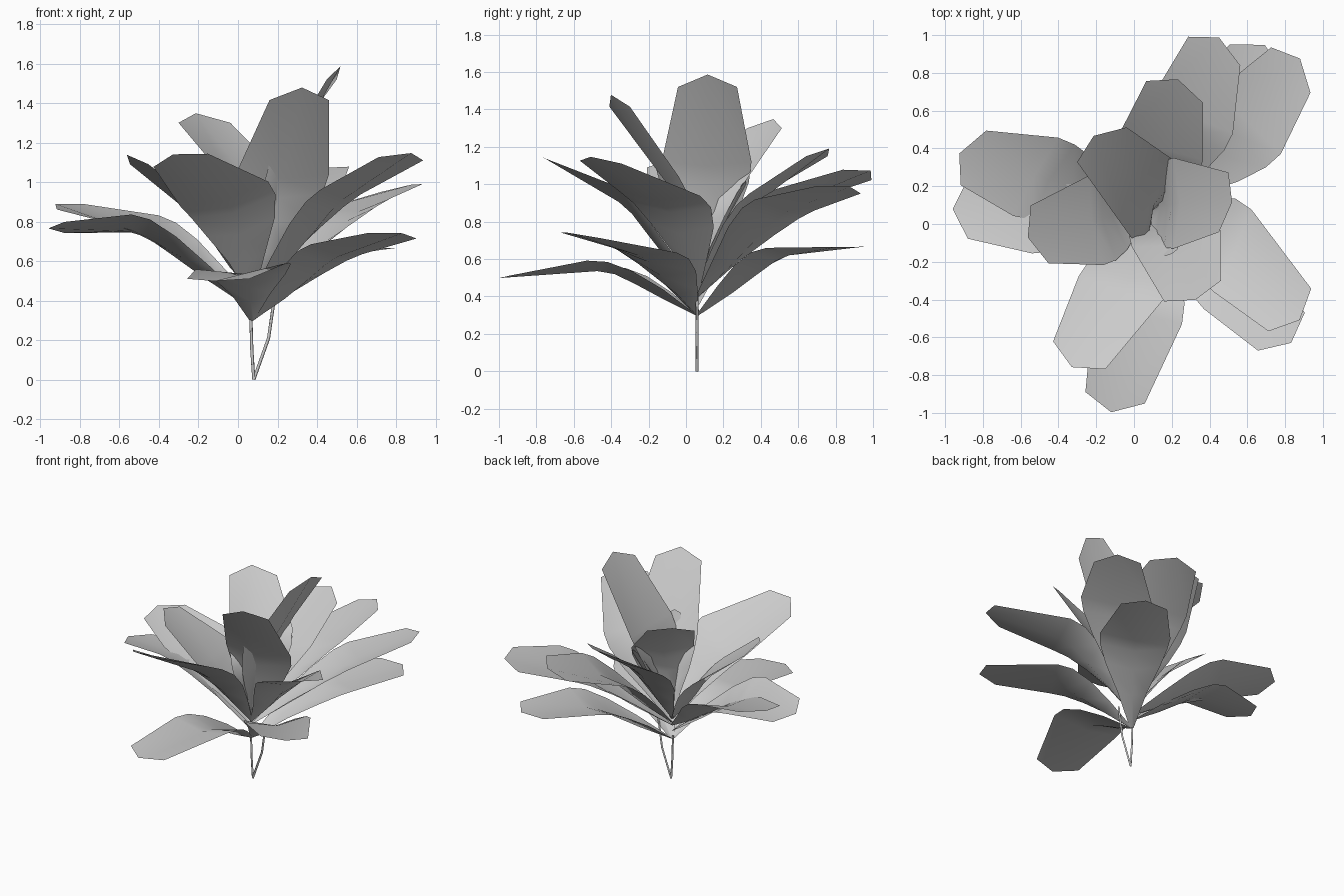
import bpy
import math
from mathutils import Vector

cube = bpy.data.objects.get("Cube")
if cube:
    bpy.data.objects.remove(cube, do_unlink=True)


def flat_material(name, value):
    mat = bpy.data.materials.new(name)
    mat.use_nodes = True
    color = (value, value, value, 1)
    mat.diffuse_color = color
    mat.node_tree.nodes["Principled BSDF"].inputs["Base Color"].default_value = color
    return mat


GREY = flat_material("leaf grey", 0.6)
CROWN = Vector((0.07, 0.06, 0))
UP = Vector((0, 0, 1))

# Lower blade outline: position from crown to bend, half width, fold depth
LOWER_BLADE = [(0, 0.012, 0.005), (0.25, 0.1, 0.05), (0.5, 0.185, 0.06),
               (0.75, 0.23, 0.05), (1, 0.24, 0.04)]


def sideways(yaw, roll):
    """Direction from the midrib to the left rim of a leaf heading along yaw."""
    a, r = math.radians(yaw + 90), math.radians(roll)
    return Vector((math.cos(a) * math.cos(r), math.sin(a) * math.cos(r), math.sin(r)))


def add_leaf(name, base_height, bend, bend_yaw, tip, tip_yaw,
             bend_roll=0, tip_roll=0, scale=1):
    """Folded blade: curves from the crown to its bend, then runs to a blunt tip."""
    base, bend, tip = CROWN + UP * base_height, Vector(bend), Vector(tip)
    outer = tip - bend
    control = bend - outer * 0.45
    side = sideways(bend_yaw, bend_roll)
    verts, faces = [], []

    def add_row(center, half, rib, across):
        verts.extend([center + across * half * scale, rib,
                      center - across * half * scale])

    for t, half, fold in LOWER_BLADE:
        center = base * (1 - t) ** 2 + control * 2 * t * (1 - t) + bend * t * t
        tangent = (control - base) * (1 - t) + (bend - control) * t
        normal = tangent.cross(side).normalized()
        add_row(center, half, center - normal * fold * scale, side)

    tip_side = sideways(tip_yaw, tip_roll)
    add_row(tip, 0.16, tip + outer.normalized() * 0.08 * scale, tip_side)

    for row in range(len(LOWER_BLADE)):
        for column in (0, 1):
            a = row * 3 + column
            faces.append((a, a + 1, a + 4, a + 3))
    mesh = bpy.data.meshes.new(name)
    mesh.from_pydata(verts, [], faces)
    mesh.shade_smooth()
    mesh.materials.append(GREY)
    bpy.context.collection.objects.link(bpy.data.objects.new(name, mesh))


# Lower ring
add_leaf("lower_front_leaf", 0.3, (0.02, -0.48, 0.575), 258, (-0.1, -0.92, 0.51), 259, 4)
add_leaf("lower_left_leaf", 0.3, (0.5, -0.25, 0.66), -33, (0.78, -0.57, 0.728), -51, -6, -5)
add_leaf("lower_back_leaf", 0.3, (0.45, 0.55, 0.66), 60, (0.65, 0.88, 0.665), 64)
add_leaf("lower_right_leaf", 0.36, (-0.54, 0.08, 0.79), 180, (-0.88, 0.08, 0.77), 180, 11, 10)

# Middle ring
add_leaf("middle_right_leaf", 0.4, (-0.52, 0.25, 0.81), 150, (-0.85, 0.35, 0.875), 155, -5, -5)
add_leaf("middle_back_left_leaf", 0.4, (0.6, 0.53, 0.89), 48, (0.83, 0.815, 0.97), 41, -7, -7)
add_leaf("middle_back_leaf", 0.42, (0.3, 0.56, 0.94), 70, (0.425, 0.915, 1.05), 61, -8, -10)
add_leaf("middle_left_leaf", 0.42, (0.52, -0.14, 0.95), -25, (0.825, -0.455, 1.118), -45, -3, -3)
add_leaf("middle_front_leaf", 0.42, (-0.07, -0.34, 0.94), 254, (-0.29, -0.695, 1.11), 242, 15, 12)

# Upper ring
add_leaf("upper_right_leaf", 0.45, (-0.2, 0.02, 0.86), 189, (-0.5, -0.055, 1.09), 197)
add_leaf("upper_back_leaf", 0.45, (0.13, 0.38, 0.95), 80, (0.215, 0.7, 1.15), 69)
add_leaf("upper_back_right_leaf", 0.45, (0.1, 0.13, 1.0), 152, (-0.17, 0.42, 1.3), 125, -11)
add_leaf("upper_front_leaf", 0.45, (0.225, -0.08, 1.04), -80, (0.31, -0.355, 1.415), -70)
add_leaf("top_left_leaf", 0.45, (0.21, 0.11, 1.12), 0, (0.475, 0.115, 1.52), -9)

# Young leaves in the heart of the plant
add_leaf("young_front_leaf", 0.45, (0.16, -0.08, 0.9), -60, (0.2, -0.15, 1.12), -60, scale=0.25)
add_leaf("young_back_leaf", 0.45, (0.15, 0.2, 0.8), 75, (0.2, 0.31, 1.0), 75, scale=0.25)


# Thin stems that meet at the ground
def add_stem(name, points):
    curve = bpy.data.curves.new(name, "CURVE")
    curve.dimensions = "3D"
    curve.bevel_depth = 0.008
    curve.bevel_resolution = 0
    spline = curve.splines.new("POLY")
    spline.points.add(len(points) - 1)
    for point, (x, z) in zip(spline.points, points):
        point.co = (x, CROWN.y, z, 1)
    curve.materials.append(GREY)
    bpy.context.collection.objects.link(bpy.data.objects.new(name, curve))


add_stem("straight_stem", [(0.08, 0), (0.07, 0.15), (0.065, 0.32)])
add_stem("bent_stem", [(0.08, 0), (0.155, 0.21), (0.185, 0.42)])
